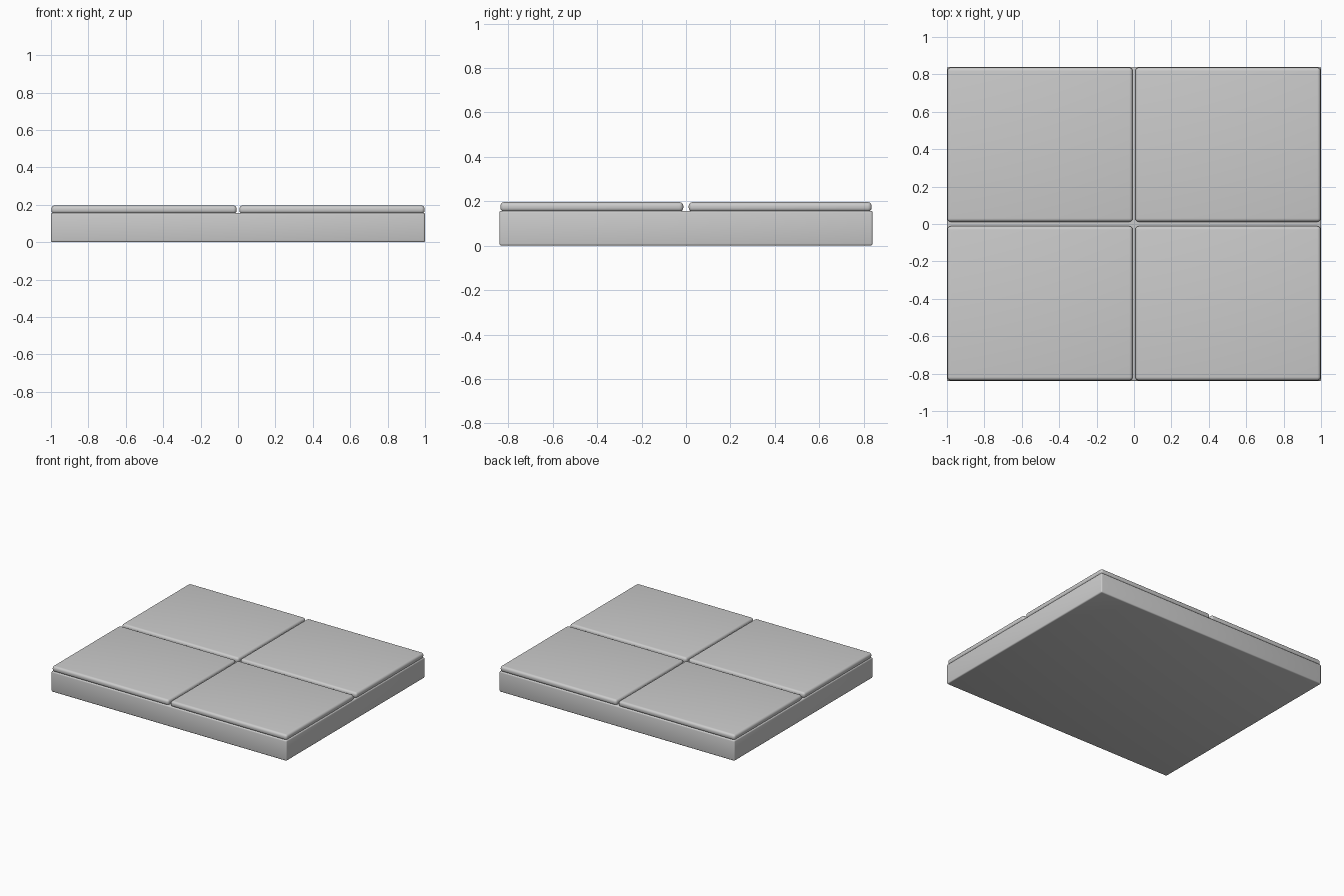
import bpy

if "Cube" in bpy.data.objects:
    bpy.data.objects.remove(bpy.data.objects["Cube"])


def rounded_slab(name, lo, hi, radius, segments):
    """Box between two corners with rounded edges."""
    centre = [(a + b) / 2 for a, b in zip(lo, hi)]
    bpy.ops.mesh.primitive_cube_add(size=1, location=centre)
    ob = bpy.context.object
    ob.name = name
    ob.scale = [b - a for a, b in zip(lo, hi)]
    bpy.ops.object.transform_apply(location=False, rotation=False, scale=True)
    bev = ob.modifiers.new("rounding", "BEVEL")
    bev.width = radius
    bev.segments = segments
    bpy.ops.object.modifier_apply(modifier=bev.name)
    bpy.ops.object.shade_smooth_by_angle(angle=0.6)
    return ob


# Solid base block
rounded_slab("base_slab", (-1, -0.84, 0), (1, 0.84, 0.157), 0.009, 3)

# Four paving tiles separated by narrow grooves
GAP_X, GAP_Y = 0.007, 0.012
for side, x0, x1 in (("left", -0.998, -GAP_X), ("right", GAP_X, 0.998)):
    for row, y0, y1 in (("front", -0.836, -GAP_Y), ("back", GAP_Y, 0.836)):
        rounded_slab(f"tile_{row}_{side}", (x0, y0, 0.153), (x1, y1, 0.196), 0.018, 5)
